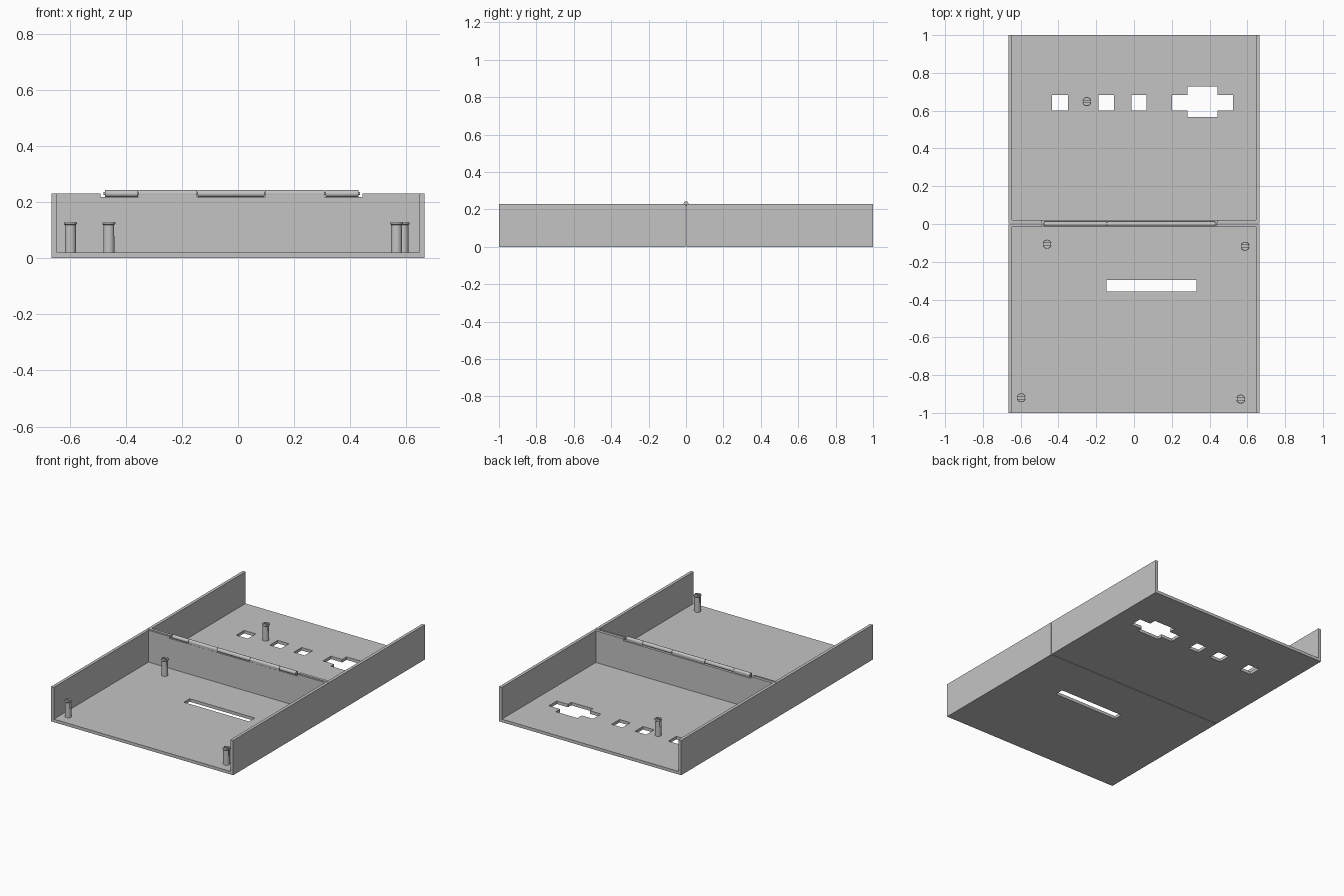
import bpy
import math

if "Cube" in bpy.data.objects:
    bpy.data.objects.remove(bpy.data.objects["Cube"], do_unlink=True)

grey = bpy.data.materials.new("plain grey")
grey.use_nodes = True
COLOUR = (0.55, 0.55, 0.55, 1)
grey.diffuse_color = COLOUR
grey.node_tree.nodes["Principled BSDF"].inputs["Base Color"].default_value = COLOUR

TOP, FLOOR, NOTCH = 0.23, 0.02, 0.218
HALF, INNER = 0.665, 0.645


def box(name, x, y, z):
    """Box from (min, max) pairs along each axis."""
    bpy.ops.mesh.primitive_cube_add(size=1)
    ob = bpy.context.object
    ob.name = name
    ob.location = [(a + b) / 2 for a, b in (x, y, z)]
    ob.scale = [b - a for a, b in (x, y, z)]
    bpy.ops.object.transform_apply(location=True, rotation=False, scale=True)
    ob.data.materials.append(grey)
    return ob


def cut(target, *bounds):
    """Cut a box-shaped opening out of the target."""
    cutter = box("cutter", *bounds)
    cutter.hide_render = True
    mod = target.modifiers.new("opening", 'BOOLEAN')
    mod.operation = 'DIFFERENCE'
    mod.solver = 'EXACT'
    mod.object = cutter
    bpy.context.view_layer.objects.active = target
    bpy.ops.object.modifier_apply(modifier=mod.name)
    bpy.data.objects.remove(cutter, do_unlink=True)


def smooth(ob):
    bpy.ops.object.select_all(action='DESELECT')
    ob.select_set(True)
    bpy.context.view_layer.objects.active = ob
    bpy.ops.object.shade_smooth_by_angle(angle=math.radians(35))


def tray(name, outer, hinge_side, wall, holes):
    """Tray open at its outer end, with a notched wall at the hinge."""
    ob = box(name, (-HALF, HALF), sorted((outer, hinge_side)), (0, TOP))
    cut(ob, (-INNER, INNER), sorted((outer * 1.2, wall)), (FLOOR, 1))
    cut(ob, (-0.49, 0.443), sorted((wall * 2, -wall)), (NOTCH, 1))
    for x, y in holes:
        cut(ob, x, y, (-0.1, 0.1))


# Two trays with their floor openings
tray("front_tray", -1, -0.002, -0.013, [((-0.145, 0.33), (-0.357, -0.296))])
row = (0.6, 0.683)
tray("back_tray", 1, 0.002, 0.02, [
    ((-0.434, -0.349), row), ((-0.188, -0.106), row), ((-0.013, 0.066), row),
    ((0.201, 0.524), row), ((0.283, 0.442), (0.566, 0.728))])

# Hinge knuckles, joined alternately to the back and front walls
stops = [-0.475, -0.355, -0.145, 0.095, 0.31, 0.43]
for i, (a, b) in enumerate(zip(stops, stops[1:])):
    bpy.ops.mesh.primitive_cylinder_add(
        vertices=24, radius=0.0125, depth=b - a - 0.002,
        location=((a + b) / 2, 0, 0.2305), rotation=(0, math.pi / 2, 0))
    knuckle = bpy.context.object
    knuckle.name = f"hinge_knuckle_{i + 1}"
    knuckle.data.materials.append(grey)
    smooth(knuckle)
    side = (0.003, 0.012) if i % 2 == 0 else (-0.012, -0.003)
    box(f"hinge_tab_{i + 1}", (a + 0.001, b - 0.001), side, (NOTCH - 0.004, 0.229))

# Hinge pin
bpy.ops.mesh.primitive_cylinder_add(
    vertices=16, radius=0.006, depth=0.915, location=(-0.022, 0, 0.2305),
    rotation=(0, math.pi / 2, 0))
pin = bpy.context.object
pin.name = "hinge_pin"
pin.data.materials.append(grey)
smooth(pin)

# Split snap pegs, each turned from a profile of (radius, height)
PROFILE = [(0.02, 0.015), (0.02, 0.118), (0.024, 0.122), (0.024, 0.126), (0.022, 0.129)]
SIDES = 24
for i, (px, py) in enumerate([(-0.46, -0.107), (0.588, -0.118), (-0.597, -0.92),
                              (0.565, -0.927), (-0.25, 0.648)]):
    verts = [(px + r * math.cos(t), py + r * math.sin(t), z) for r, z in PROFILE
             for t in (math.tau * k / SIDES for k in range(SIDES))]
    faces = [(j * SIDES + k, j * SIDES + (k + 1) % SIDES,
              (j + 1) * SIDES + (k + 1) % SIDES, (j + 1) * SIDES + k)
             for j in range(len(PROFILE) - 1) for k in range(SIDES)]
    faces += [tuple(reversed(range(SIDES))),
              tuple(range(len(verts) - SIDES, len(verts)))]
    mesh = bpy.data.meshes.new(f"peg_{i + 1}")
    mesh.from_pydata(verts, [], faces)
    mesh.materials.append(grey)
    peg = bpy.data.objects.new(f"peg_{i + 1}", mesh)
    bpy.context.collection.objects.link(peg)
    cut(peg, (px - 0.05, px + 0.05), (py - 0.006, py + 0.006), (0.08, 0.2))
    smooth(peg)
